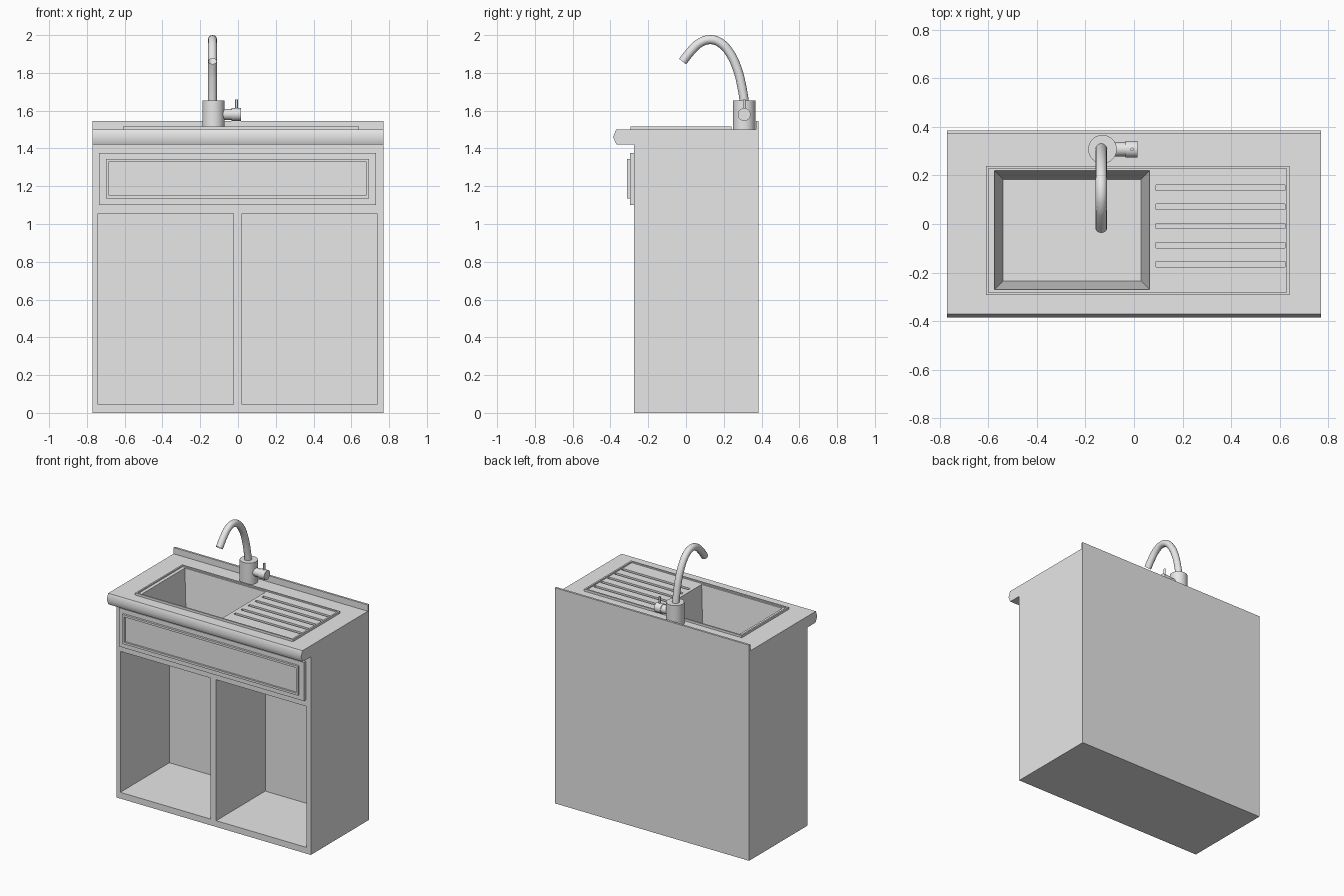
import bpy, bmesh, math
from mathutils import Vector, Matrix

if "Cube" in bpy.data.objects:
    bpy.data.objects.remove(bpy.data.objects["Cube"], do_unlink=True)

GREY = (0.8, 0.8, 0.8, 1)
mat = bpy.data.materials.new("light_grey")
mat.use_nodes = True
mat.diffuse_color = GREY
mat.node_tree.nodes["Principled BSDF"].inputs["Base Color"].default_value = GREY


def finish(name, bm):
    bmesh.ops.recalc_face_normals(bm, faces=bm.faces)
    mesh = bpy.data.meshes.new(name)
    bm.to_mesh(mesh)
    bm.free()
    mesh.materials.append(mat)
    obj = bpy.data.objects.new(name, mesh)
    bpy.context.collection.objects.link(obj)
    return obj


def select(obj):
    bpy.ops.object.select_all(action='DESELECT')
    obj.select_set(True)
    bpy.context.view_layer.objects.active = obj


def smooth(obj, degrees=40):
    select(obj)
    bpy.ops.object.shade_smooth_by_angle(angle=math.radians(degrees))


def box(name, x, y, z, taper=0):
    """Box from (min, max) ranges; taper insets the bottom face."""
    bm = bmesh.new()
    bmesh.ops.create_cube(bm, size=1)
    for v in bm.verts:
        inset = taper if v.co.z < 0 else 0
        sx, sy = math.copysign(1, v.co.x), math.copysign(1, v.co.y)
        v.co = Vector((x[v.co.x > 0] - sx * inset, y[v.co.y > 0] - sy * inset, z[v.co.z > 0]))
    return finish(name, bm)


def cylinder(name, start, end, radius, sides=32):
    a, b = Vector(start), Vector(end)
    turn = (b - a).to_track_quat('Z', 'Y').to_matrix().to_4x4()
    bm = bmesh.new()
    bmesh.ops.create_cone(bm, cap_ends=True, segments=sides, radius1=radius, radius2=radius,
                          depth=(b - a).length, matrix=Matrix.Translation((a + b) / 2) @ turn)
    obj = finish(name, bm)
    smooth(obj)
    return obj


def cut(obj, cutter):
    mod = obj.modifiers.new("cut", 'BOOLEAN')
    mod.operation, mod.solver, mod.object = 'DIFFERENCE', 'EXACT', cutter
    select(obj)
    bpy.ops.object.modifier_apply(modifier=mod.name)


def discard(cutter):
    bpy.data.objects.remove(cutter, do_unlink=True)


# Cabinet with two open compartments
cabinet = box("cabinet", (-0.77, 0.77), (-0.275, 0.385), (0, 1.42))
for x in ((-0.74, -0.025), (0.02, 0.735)):
    hole = box("cutter", x, (-0.4, 0.28), (0.045, 1.055))
    cut(cabinet, hole)
    discard(hole)

# Worktop with rolled front lip and low back upstand, extruded along x
profile = [(-0.275, 1.42), (-0.368, 1.42), (-0.386, 1.46), (-0.37, 1.5),
           (0.37, 1.5), (0.37, 1.545), (0.385, 1.545), (0.385, 1.42)]
bm = bmesh.new()
side = bm.faces.new([bm.verts.new((-0.77, y, z)) for y, z in profile])
moved = bmesh.ops.extrude_face_region(bm, geom=[side])["geom"]
bmesh.ops.translate(bm, vec=(1.54, 0, 0), verts=[v for v in moved if isinstance(v, bmesh.types.BMVert)])
worktop = finish("worktop", bm)

# Sink surround with raised rim
sink = box("sink_surround", (-0.61, 0.64), (-0.293, 0.24), (1.49, 1.516))
tray = box("cutter", (-0.599, 0.628), (-0.282, 0.229), (1.507, 1.6))
cut(sink, tray)
discard(tray)

# Tapered basin sunk through the surround, worktop and cabinet
basin = box("cutter", (-0.575, 0.065), (-0.27, 0.22), (1.13, 1.508), taper=0.036)
for part in (sink, worktop, cabinet):
    cut(part, basin)
discard(basin)
cylinder("drain", (-0.15, -0.015, 1.125), (-0.15, -0.015, 1.133), 0.035)

# Drainboard grooves
for i in range(5):
    y = 0.15 - i * 0.079
    groove = box("cutter", (0.09, 0.622), (y - 0.011, y + 0.011), (1.494, 1.6))
    for part in (sink, worktop):
        cut(part, groove)
    discard(groove)
smooth(worktop, 60)

# Drawer front with framed recessed panel
box("drawer_front", (-0.735, 0.73), (-0.297, -0.275), (1.1, 1.377))
frame = box("drawer_frame", (-0.7, 0.693), (-0.312, -0.296), (1.135, 1.345))
recess = box("cutter", (-0.684, 0.677), (-0.4, -0.299), (1.15, 1.33))
cut(frame, recess)
discard(recess)

# Tap body, side valve and lever
cylinder("tap_body", (-0.13, 0.308, 1.5), (-0.13, 0.308, 1.655), 0.059)
cylinder("valve_neck", (-0.1, 0.308, 1.58), (-0.035, 0.308, 1.58), 0.029)
cylinder("valve_knob", (-0.035, 0.308, 1.58), (0.015, 0.308, 1.58), 0.034)
cylinder("valve_lever", (-0.008, 0.308, 1.6), (-0.008, 0.308, 1.66), 0.007, 12)

# Curved open-ended spout
path = [(0.31, 1.64), (0.297, 1.72), (0.272, 1.82), (0.232, 1.905), (0.185, 1.957),
        (0.13, 1.976), (0.075, 1.96), (0.03, 1.92), (-0.018, 1.86)]
curve = bpy.data.curves.new("spout", 'CURVE')
curve.dimensions = '3D'
curve.bevel_depth, curve.bevel_resolution, curve.resolution_u = 0.024, 4, 4
spline = curve.splines.new('BEZIER')
spline.bezier_points.add(len(path) - 1)
for p, (y, z) in zip(spline.bezier_points, path):
    p.co = (-0.135, y, z)
    p.handle_left_type = p.handle_right_type = 'AUTO'
spout = bpy.data.objects.new("spout", curve)
curve.materials.append(mat)
bpy.context.collection.objects.link(spout)
select(spout)
bpy.ops.object.convert(target='MESH')
smooth(bpy.context.object, 50)
